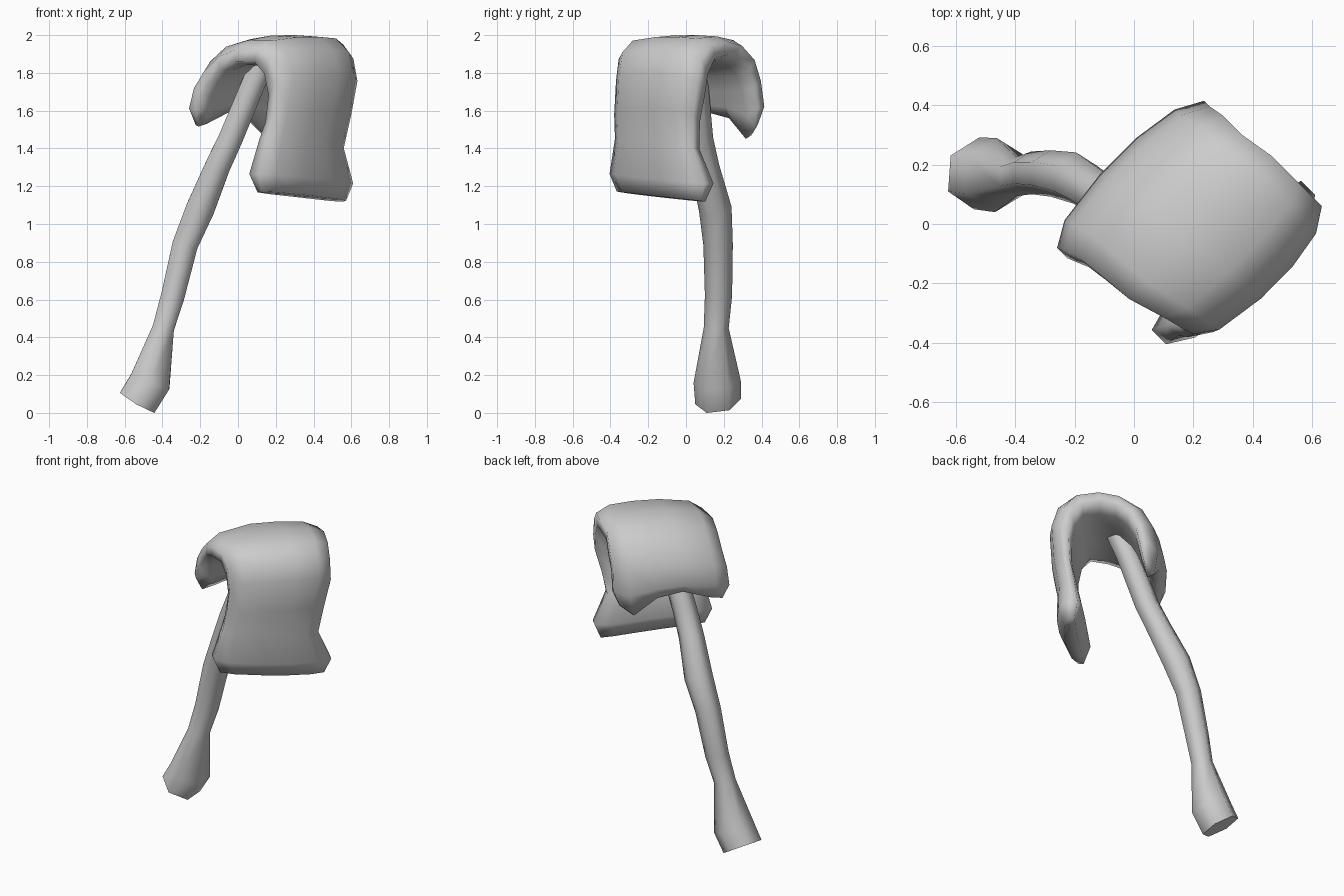
import bpy, bmesh, math
from mathutils import Vector

if "Cube" in bpy.data.objects:
    bpy.data.objects.remove(bpy.data.objects["Cube"])

R = math.sqrt(0.5)


def finish(name, bm, angle):
    bmesh.ops.recalc_face_normals(bm, faces=bm.faces)
    me = bpy.data.meshes.new(name)
    bm.to_mesh(me)
    bm.free()
    ob = bpy.data.objects.new(name, me)
    bpy.context.collection.objects.link(ob)
    bpy.ops.object.select_all(action='DESELECT')
    ob.select_set(True)
    bpy.context.view_layer.objects.active = ob
    bpy.ops.object.shade_smooth_by_angle(angle=math.radians(angle))
    return ob


def loft(bm, rings):
    # bridge consecutive closed rings and cap both ends
    vs = [[bm.verts.new(p) for p in ring] for ring in rings]
    n = len(vs[0])
    for a, b in zip(vs, vs[1:]):
        for i in range(n):
            j = (i + 1) % n
            bm.faces.new((a[i], a[j], b[j], b[i]))
    for ring in (vs[0], vs[-1][::-1]):
        # cap as a strip of quads across the ring
        h = n // 2
        for i in range(h - 1):
            bm.faces.new((ring[i], ring[i + 1], ring[n - 2 - i], ring[n - 1 - i]))


# Trunk: leaning six-sided tube with a flared, obliquely cut foot
path = [  # x, y, z, radius
    (-0.53, 0.17, 0.06, 0.122),
    (-0.465, 0.165, 0.165, 0.125),
    (-0.395, 0.16, 0.45, 0.066),
    (-0.345, 0.172, 0.62, 0.072),
    (-0.28, 0.17, 0.89, 0.078),
    (-0.20, 0.155, 1.08, 0.087),
    (-0.11, 0.10, 1.30, 0.077),
    (-0.04, 0.07, 1.45, 0.074),
    (0.085, 0.045, 1.75, 0.072),
    (0.16, 0.02, 1.92, 0.075),
]
pts = [Vector(p[:3]) for p in path]
rings = []
for i, p in enumerate(path):
    t = pts[min(i + 1, len(pts) - 1)] - pts[max(i - 1, 0)]
    if i == 0:
        t = Vector((0.5, -0.14, 0.86))
    elif i == 1:
        t = Vector((0.36, -0.05, 0.93))
    t.normalize()
    side = Vector((0, 1, 0)).cross(t).normalized()
    up = t.cross(side)
    ring = []
    for k in range(6):
        a = math.radians(30 + 60 * k)
        ring.append(pts[i] + p[3] * (math.cos(a) * side + math.sin(a) * up))
    rings.append(ring)
bm = bmesh.new()
loft(bm, rings)
finish("trunk", bm, 70)

# Cap: thick pad folded over the trunk; u runs across the fold, v along it
stations = [  # outer u, z, inner u, z, v low, v high, droop of low-v edge
    (-0.17, 1.53, -0.12, 1.51, -0.20, 0.42, 0.0),
    (-0.20, 1.63, -0.08, 1.60, -0.24, 0.46, 0.01),
    (-0.17, 1.78, -0.05, 1.70, -0.23, 0.46, 0.04),
    (-0.10, 1.90, 0.00, 1.78, -0.21, 0.47, 0.06),
    (0.02, 1.98, 0.07, 1.84, -0.20, 0.47, 0.06),
    (0.17, 2.00, 0.17, 1.86, -0.19, 0.49, 0.04),
    (0.34, 1.99, 0.27, 1.84, -0.15, 0.49, 0.02),
    (0.44, 1.92, 0.32, 1.75, -0.13, 0.49, 0.0),
    (0.48, 1.80, 0.34, 1.64, -0.12, 0.49, 0.0),
    (0.47, 1.60, 0.34, 1.52, -0.14, 0.45, 0.0),
    (0.44, 1.43, 0.31, 1.42, -0.16, 0.42, 0.0),
    (0.44, 1.24, 0.27, 1.24, -0.21, 0.50, 0.0),
    (0.40, 1.15, 0.32, 1.14, -0.17, 0.46, 0.0),
]
# position along v, edge pinch, lift of the back flap's lower edge
columns = [(0.0, 0.27, 0.0), (0.12, 0.05, 0.02), (0.4, 0.0, 0.08),
           (0.65, 0.0, 0.05), (0.87, 0.05, -0.06), (1.0, 0.27, 0.0)]
rings = []
for n, (uo, zo, ui, zi, v0, v1, droop) in enumerate(stations):
    outer, inner = [], []
    for s, pinch, lift in columns:
        bow = 1 - 0.13 * abs(2 * s - 1) ** 3
        v = v0 + s * (v1 - v0)
        dz = -droop * max(0, 1 - 2 * s) ** 2
        if n > 9:
            dz += 0.05 * (0.5 - s)
        if n < 2:
            dz += lift * (1, 0.4)[n]
        for lst, a, b in ((outer, (uo, zo), (ui, zi)), (inner, (ui, zi), (uo, zo))):
            u = a[0] + pinch * (b[0] - a[0])
            z = a[1] + pinch * (b[1] - a[1]) + dz
            u = 0.15 + (u - 0.15) * bow
            lst.append(Vector(((u + v) * R, (v - u) * R, z)))
    rings.append(outer + inner[::-1])
bm = bmesh.new()
loft(bm, rings)
finish("folded_cap", bm, 100)
